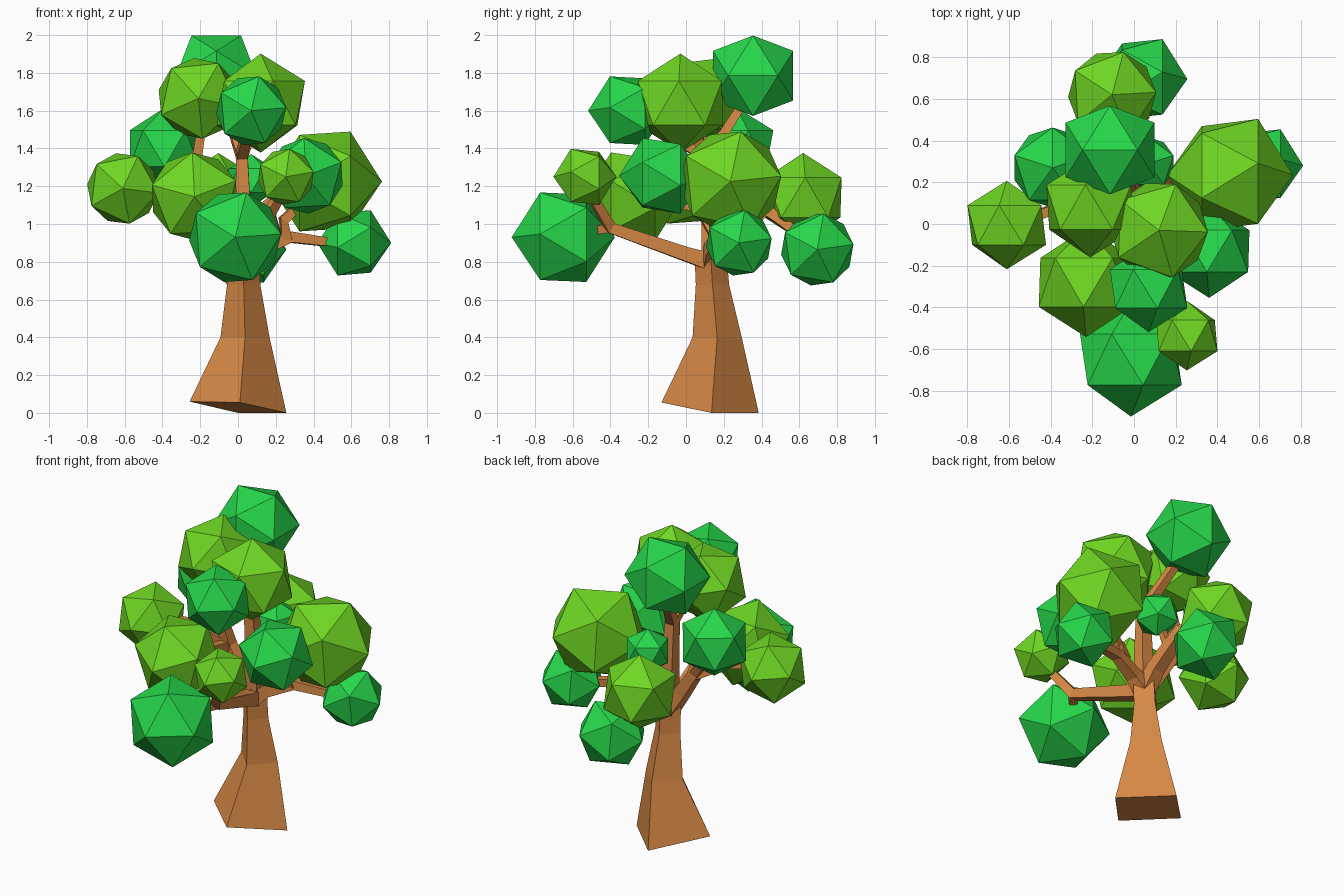
import bpy, bmesh
from math import sin, cos, radians
from mathutils import Vector, Matrix

if "Cube" in bpy.data.objects:
    bpy.data.objects.remove(bpy.data.objects["Cube"])


def material(name, color):
    m = bpy.data.materials.new(name)
    m.diffuse_color = (*color, 1)
    m.use_nodes = True
    m.node_tree.nodes["Principled BSDF"].inputs["Base Color"].default_value = m.diffuse_color
    return m


BARK = material("bark", (0.68, 0.25, 0.06))
DARK = material("leaf_green", (0.02, 0.68, 0.07))
LIGHT = material("leaf_lime", (0.16, 0.68, 0.017))


def finish(name, bm, mat):
    bmesh.ops.recalc_face_normals(bm, faces=bm.faces)
    me = bpy.data.meshes.new(name)
    bm.to_mesh(me)
    bm.free()
    me.materials.append(mat)
    bpy.context.collection.objects.link(bpy.data.objects.new(name, me))


def loft(name, rings):
    """Skin a stack of four-point rings and cap both ends."""
    bm = bmesh.new()
    vs = [[bm.verts.new(p) for p in ring] for ring in rings]
    for a, b in zip(vs, vs[1:]):
        for i in range(4):
            j = (i + 1) % 4
            bm.faces.new((a[i], a[j], b[j], b[i]))
    bm.faces.new(vs[0])
    bm.faces.new(vs[-1])
    finish(name, bm, BARK)


def branch(name, path, r0, r1):
    """Tapered square limb along a path."""
    pts = [Vector(p) for p in path]
    rings = []
    side = None
    for i, p in enumerate(pts):
        d = (pts[min(i + 1, len(pts) - 1)] - pts[max(i - 1, 0)]).normalized()
        if side is None:
            side = d.orthogonal()
        side = (side - d * side.dot(d)).normalized()
        other = d.cross(side)
        r = r0 + (r1 - r0) * i / (len(pts) - 1)
        rings.append([p + side * r, p + other * r, p - side * r, p - other * r])
    loft(name, rings)


# Facing axis, up and right directions used to turn each leaf clump
VIEWS = {
    "F": ((0, -1, 0), (0, 0, 1), (1, 0, 0)),
    "R": ((1, 0, 0), (0, 0, 1), (0, 1, 0)),
    "T": ((0, 0, 1), (0, 1, 0), (1, 0, 0)),
    "E": ((0.526, 0, 0.851), (-0.526, 0, 0.851), (0, 1, 0)),
}


def frame(v, w):
    v = v.normalized()
    w = (w - v * w.dot(v)).normalized()
    return Matrix((v, w, v.cross(w))).transposed()


def clump(name, center, r, view, twist, mat):
    """Icosahedron with one corner facing the view axis, twisted about it."""
    bm = bmesh.new()
    bmesh.ops.create_icosphere(bm, subdivisions=1, radius=r)
    top = max(bm.verts, key=lambda v: v.co.z)
    near = top.link_edges[0].other_vert(top)
    axis, up, right = (Vector(a) for a in VIEWS[view])
    t = radians(twist)
    rot = frame(axis, up * cos(t) + right * sin(t)) @ frame(top.co, near.co).transposed()
    bm.transform(Matrix.Translation(center) @ rot.to_4x4())
    finish(name, bm, mat)


# Trunk: diamond section, slanted foot
def diamond(x, y, z, r):
    return [(x - r, y, z), (x, y - r, z), (x + r, y, z), (x, y + r, z)]


loft("trunk", [
    [(-0.256, 0.12, 0.06), (0.01, -0.13, 0.055), (0.256, 0.135, 0), (0, 0.385, 0)],
    diamond(0.037, 0.165, 0.4, 0.13),
    diamond(0.03, 0.14, 0.68, 0.088),
    diamond(0.03, 0.13, 0.84, 0.085),
])

# Branches
fork = (0.03, 0.13, 0.8)
front_knee = (0.12, -0.4, 0.98)
right_knee = (0.28, 0.18, 0.93)
left_knee = (-0.16, 0.14, 1.08)
top_knee = (0.02, 0.11, 1.36)
back_knee = (0, 0.42, 1.08)
branch("front_branch", [fork, (0.05, 0, 0.84), front_knee, (0.25, -0.53, 1.2)], 0.065, 0.03)
branch("front_low_branch", [front_knee, (0, -0.58, 0.95)], 0.035, 0.025)
branch("right_branch", [fork, (0.12, 0.14, 0.87), right_knee, (0.58, 0.27, 0.89)], 0.065, 0.028)
branch("right_high_branch", [(0.26, 0.17, 0.92), (0.24, 0.14, 1.02), (0.44, 0.22, 1.2)], 0.04, 0.03)
branch("right_front_branch", [(0.2, 0.15, 0.95), (0.16, 0.06, 1.1), (0.32, -0.1, 1.22)], 0.04, 0.03)
branch("left_branch", [fork, (-0.06, 0.13, 0.93), left_knee, (-0.22, 0.1, 1.33), (-0.18, 0.07, 1.6)], 0.065, 0.03)
branch("left_side_branch", [left_knee, (-0.36, 0.08, 1.18), (-0.55, 0.01, 1.2)], 0.04, 0.03)
branch("left_back_branch", [left_knee, (-0.38, 0.26, 1.36)], 0.04, 0.03)
branch("left_front_branch", [left_knee, (-0.22, -0.2, 1.13)], 0.04, 0.03)
branch("middle_branch", [fork, (0.03, 0.12, 1.05), top_knee, (0.1, 0, 1.56)], 0.065, 0.035)
branch("top_branch", [top_knee, (-0.02, 0.2, 1.48), (-0.1, 0.34, 1.7)], 0.04, 0.03)
branch("top_front_branch", [top_knee, (0.06, -0.28, 1.56)], 0.04, 0.03)
branch("back_branch", [fork, (0.02, 0.22, 0.92), back_knee, (-0.08, 0.6, 1.1)], 0.065, 0.04)
branch("back_low_branch", [back_knee, (0.04, 0.66, 0.9)], 0.04, 0.03)
branch("back_twig", [(0.01, 0.33, 1.0), (0.06, 0.29, 1.2)], 0.03, 0.02)

# Leaf clumps
CLUMPS = [
    ("top", (-0.115, 0.355, 1.785), 0.25, "E", 0, DARK),
    ("upper_left", (-0.21, 0.08, 1.665), 0.24, "F", 30, LIGHT),
    ("upper_right", (0.12, -0.03, 1.64), 0.262, "T", 20, LIGHT),
    ("upper_front", (0.07, -0.31, 1.6), 0.208, "F", 13, DARK),
    ("left_back", (-0.39, 0.27, 1.4), 0.215, "T", 0, DARK),
    ("left", (-0.61, -0.005, 1.188), 0.212, "F", 25, LIGHT),
    ("left_front", (-0.23, -0.28, 1.145), 0.262, "F", -3, LIGHT),
    ("front", (-0.015, -0.65, 0.93), 0.273, "F", 14, DARK),
    ("front_small", (0.253, -0.535, 1.25), 0.167, "F", 8, LIGHT),
    ("right_front", (0.36, -0.13, 1.255), 0.224, "F", -3, DARK),
    ("right", (0.46, 0.235, 1.225), 0.302, "R", 12, LIGHT),
    ("right_low", (0.615, 0.28, 0.9), 0.196, "R", 10, DARK),
    ("back", (-0.105, 0.62, 1.14), 0.236, "T", 15, LIGHT),
    ("back_low", (0.04, 0.695, 0.865), 0.216, "R", 10, DARK),
    ("middle_small", (0.07, 0.29, 1.23), 0.14, "T", 0, DARK),
]
for name, *spec in CLUMPS:
    clump("leaves_" + name, *spec)
